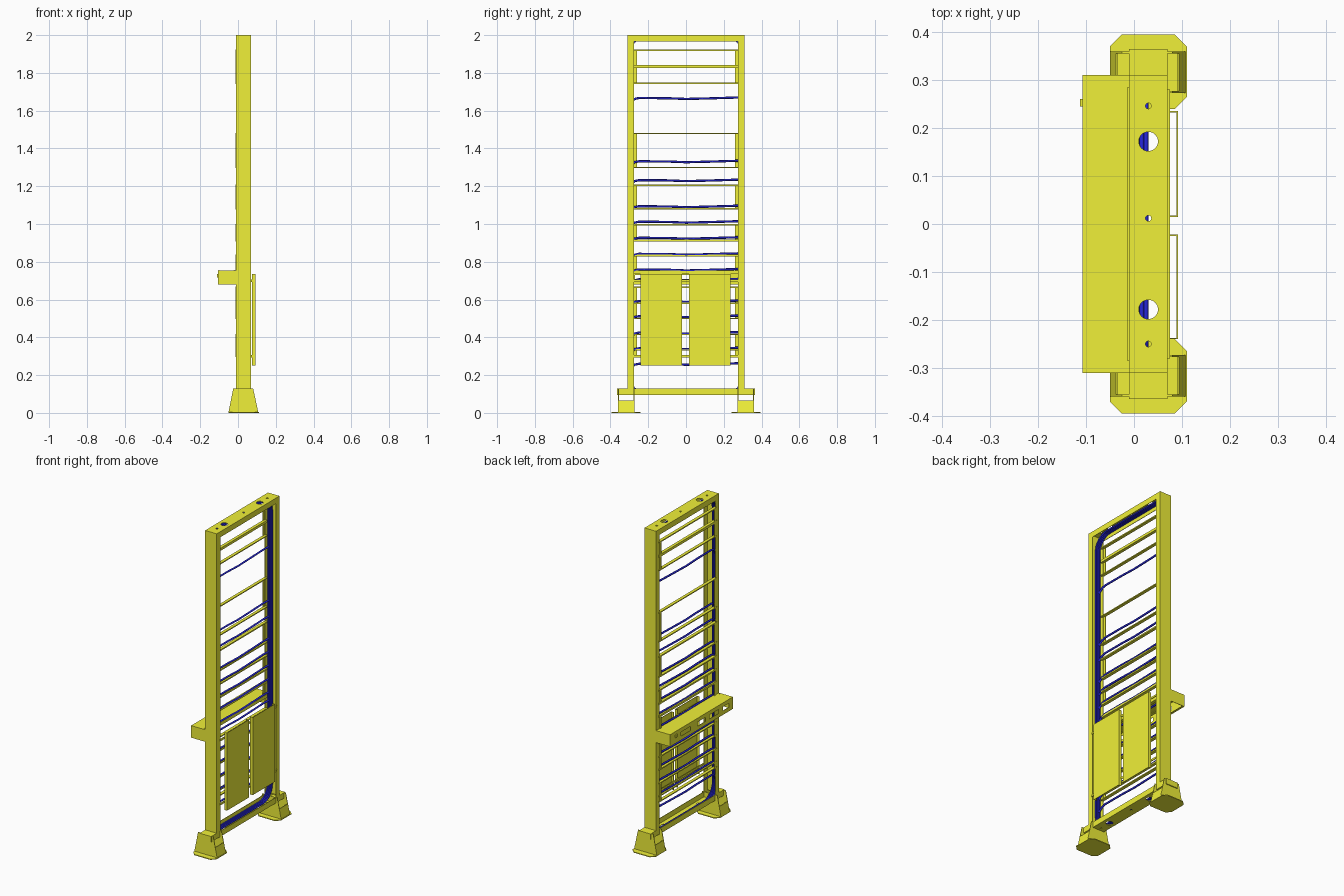
import bpy, bmesh, math
from mathutils import Vector

if "Cube" in bpy.data.objects:
    bpy.data.objects.remove(bpy.data.objects["Cube"])


def material(name, col):
    m = bpy.data.materials.new(name)
    m.diffuse_color = (*col, 1)
    m.use_nodes = True
    m.node_tree.nodes["Principled BSDF"].inputs["Base Color"].default_value = m.diffuse_color
    return m


YELLOW = material("yellow_paint", (0.87, 0.87, 0.04))
BLUE = material("blue_cable", (0.02, 0.02, 0.72))


def finish(name, bm, mat=YELLOW):
    bmesh.ops.recalc_face_normals(bm, faces=bm.faces)
    me = bpy.data.meshes.new(name)
    bm.to_mesh(me)
    bm.free()
    me.materials.append(mat)
    ob = bpy.data.objects.new(name, me)
    bpy.context.collection.objects.link(ob)
    return ob


def boxes(name, items, mat=YELLOW):
    """One object from boxes given as (x0, x1, y0, y1, z0, z1)."""
    bm = bmesh.new()
    for x0, x1, y0, y1, z0, z1 in items:
        vs = bmesh.ops.create_cube(bm, size=1)["verts"]
        for v in vs:
            v.co = Vector(((x0 + x1) / 2 + v.co.x * (x1 - x0),
                           (y0 + y1) / 2 + v.co.y * (y1 - y0),
                           (z0 + z1) / 2 + v.co.z * (z1 - z0)))
    return finish(name, bm, mat)


def prism(name, pts, offset):
    """Extrude a flat outline of 3D points by an offset vector."""
    bm = bmesh.new()
    f = bm.faces.new([bm.verts.new(p) for p in pts])
    r = bmesh.ops.extrude_face_region(bm, geom=[f])
    vs = [g for g in r["geom"] if isinstance(g, bmesh.types.BMVert)]
    bmesh.ops.translate(bm, verts=vs, vec=offset)
    return finish(name, bm)


def cut(ob, cutter):
    m = ob.modifiers.new("cut", "BOOLEAN")
    m.object, m.operation, m.solver = cutter, "DIFFERENCE", "EXACT"
    bpy.context.view_layer.objects.active = ob
    bpy.ops.object.modifier_apply(modifier=m.name)
    bpy.data.objects.remove(cutter)


def cable(name, pts, radius, cyclic=False):
    cu = bpy.data.curves.new(name, "CURVE")
    cu.dimensions = "3D"
    cu.bevel_depth, cu.bevel_resolution = radius, 1
    cu.use_fill_caps = True
    sp = cu.splines.new("POLY")
    sp.points.add(len(pts) - 1)
    for p, co in zip(sp.points, pts):
        p.co = (*co, 1)
    sp.use_cyclic_u = cyclic
    sp.use_smooth = True
    cu.materials.append(BLUE)
    ob = bpy.data.objects.new(name, cu)
    bpy.context.collection.objects.link(ob)


X0, X1, T = -0.01, 0.07, 0.003      # frame depth and sheet thickness
W = 0.035                           # channel width


def drill(ob, z):
    for y, r in ((0.172, 0.02), (-0.178, 0.02), (0.246, 0.006),
                 (0.012, 0.006), (-0.25, 0.006)):
        bpy.ops.mesh.primitive_cylinder_add(vertices=32, radius=r, depth=0.03,
                                            location=(0.03, y, z))
        cut(ob, bpy.context.object)


# Upright channels, open to the inside
for s, side in ((1, "left"), (-1, "right")):
    def span(a, b):
        return (min(s * a, s * b), max(s * a, s * b))
    boxes(f"upright_{side}", [
        (X0, X1, *span(0.31 - T, 0.31), 0.13, 2.0 - T),
        (X0, X0 + T, *span(0.31 - W, 0.31 - T), 0.13, 2.0 - T),
        (X1 - T, X1, *span(0.31 - W, 0.31 - T), 0.13, 2.0 - T)])

    # Foot: chamfered sole, two trapezoid plates, two low sloping walls
    out = [(-0.05, 0.37), (-0.025, 0.395), (0.085, 0.395), (0.11, 0.37),
           (0.11, 0.265), (0.085, 0.24), (-0.025, 0.24), (-0.05, 0.265)]
    prism(f"foot_sole_{side}", [(x, s * y, 0) for x, y in out], (0, 0, 0.005))
    for i, y in enumerate((0.355, 0.273)):
        prism(f"foot_plate_{side}_{i}",
              [(-0.05, s * y, 0.005), (0.107, s * y, 0.005),
               (0.08, s * y, 0.13), (-0.025, s * y, 0.13)], (0, s * 0.004, 0))
    for i, (xa, xb, d) in enumerate(((-0.05, -0.038, 0.004), (0.107, 0.094, -0.004))):
        prism(f"foot_wall_{side}_{i}",
              [(xa, s * 0.275, 0.005), (xa, s * 0.357, 0.005),
               (xb, s * 0.357, 0.065), (xb, s * 0.275, 0.065)], (d, 0, 0))

# Top channel, open downward
top = boxes("top_plate", [(X0, X1, -0.31, 0.31, 2.0 - T, 2.0)])
drill(top, 2.0)
boxes("top_flanges", [(x, x + T, -0.275, 0.275, 2 - W, 2 - T) for x in (X0, X1 - T)])

# Bottom channel, open upward with closed ends
bottom = boxes("bottom_plate", [(X0, X1, -0.365, 0.365, 0.095, 0.095 + T)])
drill(bottom, 0.096)
boxes("bottom_flanges", [(x, x + T, -0.365, 0.365, 0.095 + T, 0.13) for x in (X0, X1 - T)])
boxes("bottom_end_caps",
      [(X0 + T, X1 - T, a, b, 0.127, 0.13) for a, b in ((0.31, 0.365), (-0.365, -0.31))]
      + [(X0 + T, X1 - T, a, a + T, 0.098, 0.127) for a in (-0.365, 0.362)])

# Cable bundle looping round inside the channels
R, HY, Z0, Z1 = 0.09, 0.300, 0.105, 1.990
for k in range(4):
    loop = []
    for cy, cz, a0 in ((HY - R, Z1 - R, 0), (-HY + R, Z1 - R, 90),
                       (-HY + R, Z0 + R, 180), (HY - R, Z0 + R, 270)):
        for i in range(9):
            a = math.radians(a0 + i * 11.25)
            loop.append((-0.002 + 0.009 * k, cy + R * math.cos(a), cz + R * math.sin(a)))
    cable(f"loop_cable_{k}", loop, 0.005, True)

# Cross cables with a slight sag
for i, z in enumerate((1.665, 1.33, 1.23, 1.092, 1.01, 0.925, 0.84, 0.757,
                       0.705, 0.59, 0.51, 0.423, 0.34, 0.258)):
    cable(f"cross_cable_{i}",
          [(0.008, -0.295, z - 0.035), (0.002, -0.285, z - 0.014), (0, -0.272, z - 0.003),
           (0, -0.25, z + 0.002), (0, -0.1, z + 0.001), (0, 0.0, z - 0.003),
           (0, 0.12, z), (0, 0.25, z + 0.004), (0.004, 0.295, z + 0.005)], 0.006)

# Yellow lacing bars on the back
for i, (z, h) in enumerate(((1.92, 0.007), (1.835, 0.016), (1.745, 0.006), (1.48, 0.006),
                            (1.30, 0.006), (1.205, 0.008), (1.08, 0.008), (0.995, 0.008),
                            (0.912, 0.01), (0.833, 0.012), (0.745, 0.02), (0.665, 0.006),
                            (0.58, 0.007), (0.5, 0.007), (0.415, 0.007), (0.335, 0.007),
                            (0.30, 0.006))):
    boxes(f"lacing_bar_{i}", [(-0.014, 0.005, -0.285, 0.285, z - h / 2, z + h / 2)])
boxes("lacing_bar_tabs",
      [(-0.014, X0, y, y + 0.018, a, b) for y in (-0.278, 0.26)
       for a, b in ((1.745, 1.92), (1.30, 1.48), (1.08, 1.205), (0.912, 0.995),
                    (0.745, 0.833), (0.5, 0.665), (0.30, 0.415))])

# Rear tray: hood open underneath with slots in its face
boxes("tray_hood", [(-0.104, X0, -0.31, 0.31, 0.752, 0.755),
                    (-0.104, X0, -0.31, -0.307, 0.68, 0.752),
                    (-0.104, X0, 0.307, 0.31, 0.68, 0.752),
                    (-0.104, -0.094, -0.307, 0.307, 0.68, 0.683)])
face = boxes("tray_face", [(-0.107, -0.104, -0.31, 0.31, 0.68, 0.755)])
for a, b in ((0.11, 0.20), (-0.04, 0.04), (-0.17, -0.08), (-0.27, -0.21)):
    cut(face, boxes("slot", [(-0.12, -0.09, a, b, 0.705, 0.73)]))
boxes("tray_latch", [(-0.112, -0.107, 0.245, 0.26, 0.718, 0.735)])
for i, (x, y) in enumerate(((-0.1, 0.303), (-0.1, -0.303), (-0.022, 0.3), (-0.022, -0.3))):
    bpy.ops.mesh.primitive_cylinder_add(vertices=12, radius=0.0025, depth=0.002,
                                        location=(x, y, 0.7555))
    bpy.context.object.name = f"tray_screw_{i}"
    bpy.context.object.data.materials.append(YELLOW)

# Cover panels: plate with side flanges, open top and bottom
for side, a, b in (("right", -0.24, -0.022), ("left", 0.015, 0.235)):
    boxes(f"cover_panel_{side}", [(0.089, 0.092, a, b, 0.25, 0.735),
                                  (0.074, 0.089, a, a + 0.003, 0.25, 0.735),
                                  (0.074, 0.089, b - 0.003, b, 0.25, 0.735)])
boxes("panel_supports", [(X1, 0.075, -0.28, 0.28, z - 0.006, z + 0.006) for z in (0.30, 0.70)])
